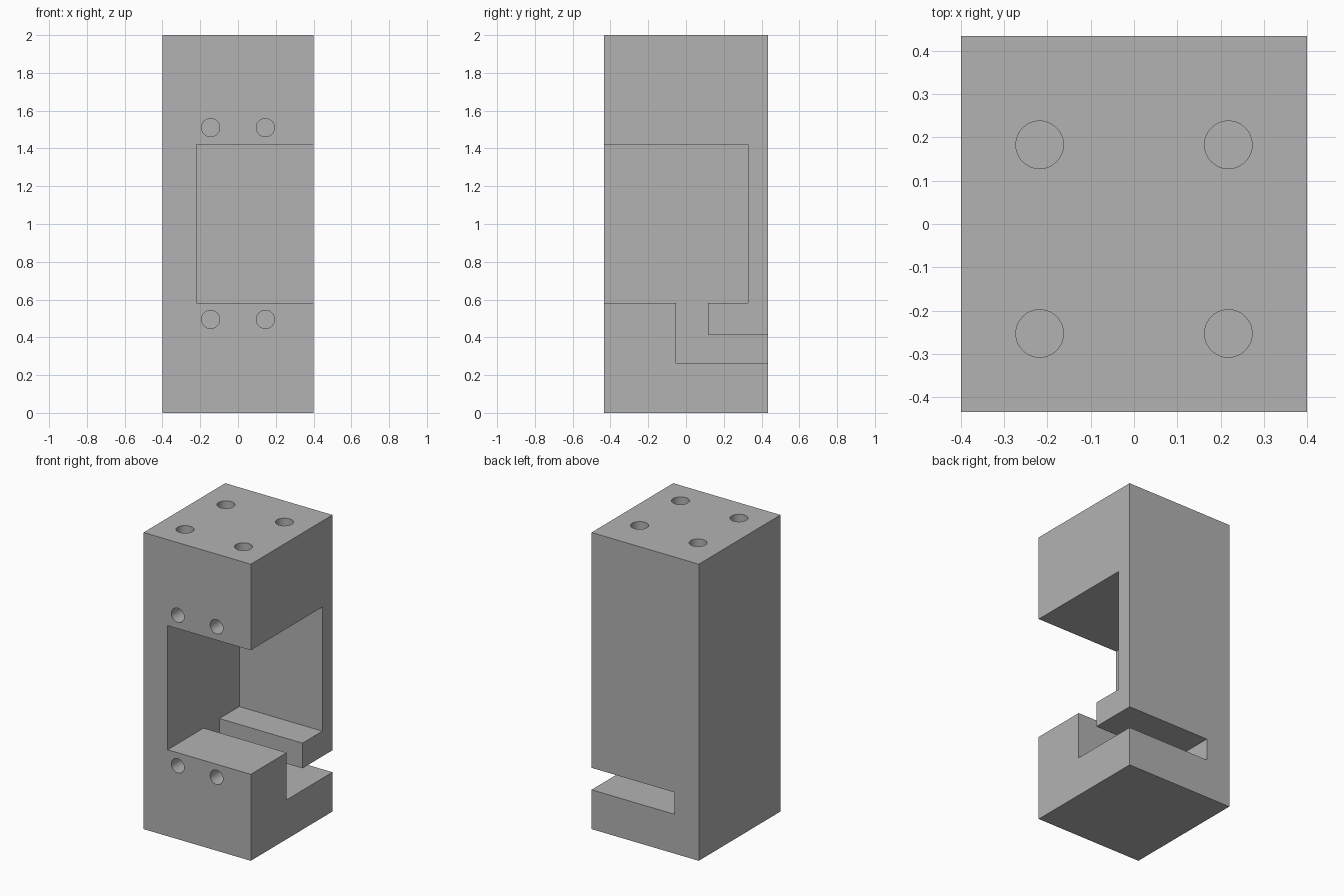
import bpy
import bmesh
from mathutils import Matrix, Vector
from math import pi, radians

cube = bpy.data.objects.get("Cube")
if cube:
    bpy.data.objects.remove(cube, do_unlink=True)

W, D, H = 0.8, 0.87, 2.0
OUT = 0.1  # cutter overshoot past the block surface

grey = bpy.data.materials.new("plain grey")
grey.use_nodes = True
color = (0.448, 0.448, 0.448, 1)
grey.diffuse_color = color
grey.node_tree.nodes["Principled BSDF"].inputs["Base Color"].default_value = color


def add_object(name, bm):
    bmesh.ops.recalc_face_normals(bm, faces=bm.faces[:])
    mesh = bpy.data.meshes.new(name)
    bm.to_mesh(mesh)
    bm.free()
    mesh.materials.append(grey)
    obj = bpy.data.objects.new(name, mesh)
    bpy.context.collection.objects.link(obj)
    return obj


def extrude_along_x(name, profile, x0, x1):
    bm = bmesh.new()
    face = bm.faces.new([bm.verts.new((x0, y, z)) for y, z in profile])
    grown = bmesh.ops.extrude_face_region(bm, geom=[face])["geom"]
    moved = [v for v in grown if isinstance(v, bmesh.types.BMVert)]
    bmesh.ops.translate(bm, verts=moved, vec=(x1 - x0, 0, 0))
    return add_object(name, bm)


def add_holes(name, centers, radius, depth, rotation):
    # Each cylinder is centred on the surface, so half of its length cuts
    bm = bmesh.new()
    for c in centers:
        bmesh.ops.create_cone(bm, cap_ends=True, segments=48, radius1=radius,
                              radius2=radius, depth=2 * depth,
                              matrix=Matrix.Translation(Vector(c)) @ rotation)
    return add_object(name, bm)


# Solid block
f, b = -D / 2, D / 2
block = extrude_along_x("block", [(f, 0), (b, 0), (b, H), (f, H)], -W / 2, W / 2)

# Window open to the front and side, with a bent slot leading out of the back
opening = extrude_along_x("opening_cutter", [
    (f - OUT, 0.583), (-0.052, 0.583), (-0.052, 0.265), (b + OUT, 0.265),
    (b + OUT, 0.413), (0.116, 0.413), (0.116, 0.583), (0.328, 0.583),
    (0.328, 1.42), (f - OUT, 1.42)], -0.22, W / 2 + OUT)

# Blind mounting holes in the top and front
top_holes = add_holes("top_hole_cutter",
                      [(x, y, H) for x in (-0.218, 0.218) for y in (-0.253, 0.183)],
                      0.055, 0.25, Matrix())
front_holes = add_holes("front_hole_cutter",
                        [(x, f, z) for x in (-0.145, 0.145) for z in (0.495, 1.51)],
                        0.048, 0.2, Matrix.Rotation(pi / 2, 4, "X"))

# Cut the block, then drop the cutters
bpy.ops.object.select_all(action="DESELECT")
block.select_set(True)
bpy.context.view_layer.objects.active = block
for cutter in (opening, top_holes, front_holes):
    mod = block.modifiers.new(cutter.name, "BOOLEAN")
    mod.operation = "DIFFERENCE"
    mod.solver = "EXACT"
    mod.object = cutter
    bpy.ops.object.modifier_apply(modifier=mod.name)
    bpy.data.objects.remove(cutter, do_unlink=True)
bpy.ops.object.shade_smooth_by_angle(angle=radians(30))
